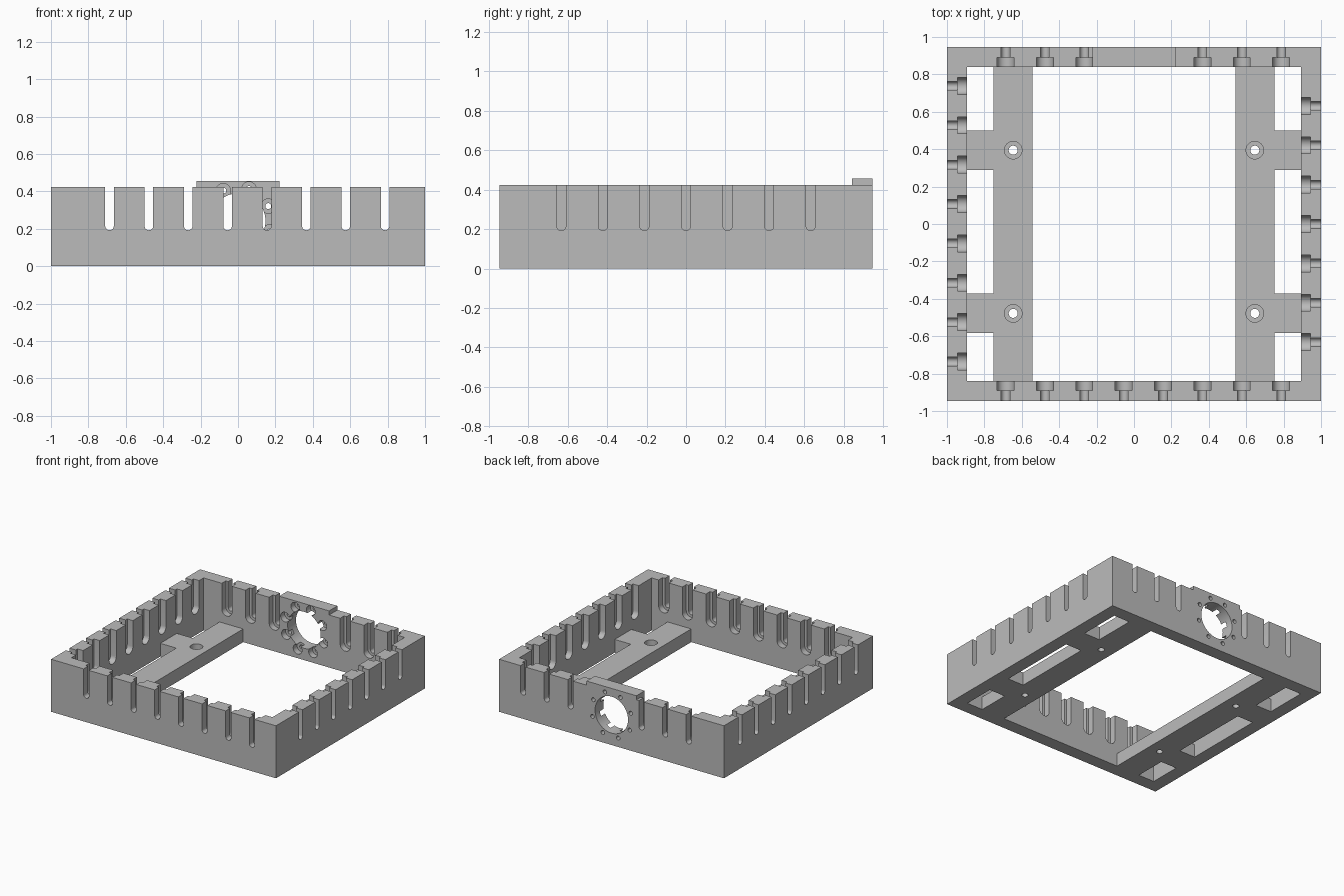
import bpy, bmesh, math
from mathutils import Vector

cube = bpy.data.objects.get("Cube")
if cube:
    bpy.data.objects.remove(cube, do_unlink=True)

# Main sizes
HX, HY, TOP, LIP = 1.0, 0.946, 0.422, 0.455
WALL = 0.106
IX, IY = HX - WALL, HY - WALL
PITCH = 0.2105

gray = bpy.data.materials.new("gray")
gray.use_nodes = True
gray.diffuse_color = (0.5, 0.5, 0.5, 1)
gray.node_tree.nodes["Principled BSDF"].inputs["Base Color"].default_value = (0.5, 0.5, 0.5, 1)


def prism(bm, points, vec):
    """Closed prism from a planar outline swept along vec."""
    vec = Vector(vec)
    a = [bm.verts.new(p) for p in points]
    b = [bm.verts.new(Vector(p) + vec) for p in points]
    bm.faces.new(a)
    bm.faces.new(b[::-1])
    for i in range(len(a)):
        j = (i + 1) % len(a)
        bm.faces.new((a[j], a[i], b[i], b[j]))


def box(bm, x0, x1, y0, y1, z0, z1):
    prism(bm, [(x0, y0, z0), (x1, y0, z0), (x1, y1, z0), (x0, y1, z0)], (0, 0, z1 - z0))


def circle(r, n=40):
    return [(r * math.cos(2 * math.pi * i / n), r * math.sin(2 * math.pi * i / n)) for i in range(n)]


def make(name, bm):
    bmesh.ops.recalc_face_normals(bm, faces=bm.faces)
    mesh = bpy.data.meshes.new(name)
    bm.to_mesh(mesh)
    bm.free()
    mesh.materials.append(gray)
    obj = bpy.data.objects.new(name, mesh)
    bpy.context.collection.objects.link(obj)
    return obj


def cut(body, bm):
    """Subtract the solids in bm from the body."""
    tool = make("cutter", bm)
    tool.hide_render = True
    mod = body.modifiers.new("cut", "BOOLEAN")
    mod.operation, mod.solver, mod.object = "DIFFERENCE", "EXACT", tool
    bpy.context.view_layer.objects.active = body
    bpy.ops.object.modifier_apply(modifier=mod.name)
    bpy.data.objects.remove(tool, do_unlink=True)


def slot(bm, axis, pos, start, end, r):
    """Round-bottomed slot, open at the top, through a wall facing axis."""
    arc = [math.pi + math.pi * i / 16 for i in range(17)]
    outline = [(pos + r * math.cos(t), 0.215 + r * math.sin(t)) for t in arc]
    outline += [(pos + r, 0.6), (pos - r, 0.6)]
    if axis == "y":
        prism(bm, [(u, start, z) for u, z in outline], (0, end - start, 0))
    else:
        prism(bm, [(start, u, z) for u, z in outline], (end - start, 0, 0))


# Solid block with the raised lip profile
bm = bmesh.new()
profile = [(-HX, 0), (HX, 0), (HX, TOP), (0.222, TOP), (0.222, LIP), (-0.222, LIP), (-0.222, TOP), (-HX, TOP)]
prism(bm, [(x, -HY, z) for x, z in profile], (0, 2 * HY, 0))
frame = make("slotted_frame", bm)

# Keep the lip on the back wall only
bm = bmesh.new()
box(bm, -0.5, 0.5, -1.2, IY, TOP, 0.7)
cut(frame, bm)

# Inner cavity above the floor bars
bm = bmesh.new()
box(bm, -IX, IX, -IY, IY, WALL, 0.8)
cut(frame, bm)

# Floor opening and side windows between the bars
bm = bmesh.new()
box(bm, -0.542, 0.542, -IY, IY, -0.1, 0.2)
for x0, x1 in ((-IX, -0.752), (0.752, IX)):
    for y0, y1 in ((-IY, -0.584), (-0.372, 0.29), (0.5, IY)):
        box(bm, x0, x1, y0, y1, -0.1, 0.2)
cut(frame, bm)

# Wall slots: narrow outside, wide inside
front = [-0.687 + PITCH * i for i in range(8)]
back = front[:3] + front[5:]
left = [-0.735 + PITCH * i for i in range(8)]
right = [PITCH * (i - 3) for i in range(7)]
walls = (("y", front, -HY, 1), ("y", back, HY, -1), ("x", left, -HX, 1), ("x", right, HX, -1))
for r, near, far in ((0.023, -0.05, 0.15), (0.045, 0.056, 0.13)):
    bm = bmesh.new()
    for axis, places, outer, inward in walls:
        for p in places:
            slot(bm, axis, p, outer + inward * near, outer + inward * far, r)
    cut(frame, bm)

# Round port in the back wall with a ring of counterbored screw holes
CZ = 0.242
ring = [math.radians(26 + 45 * i) for i in range(8)]
bm = bmesh.new()
prism(bm, [(x, 0.75, CZ + z) for x, z in circle(0.147, 64)], (0, 0.3, 0))
cut(frame, bm)
for r, y0, y1 in ((0.016, 0.8, 1.0), (0.039, 0.8, 0.89)):
    bm = bmesh.new()
    for t in ring:
        cx, cz = 0.18 * math.cos(t), CZ + 0.18 * math.sin(t)
        prism(bm, [(cx + x, y0, cz + z) for x, z in circle(r, 24)], (0, y1 - y0, 0))
    cut(frame, bm)

# Counterbored mounting holes in the floor bars
for r, z0 in ((0.024, -0.1), (0.047, 0.056)):
    bm = bmesh.new()
    for cx in (-0.646, 0.646):
        for cy in (-0.478, 0.395):
            prism(bm, [(cx + x, cy + y, z0) for x, y in circle(r, 32)], (0, 0, 0.3))
    cut(frame, bm)

# Smooth the round walls, keep the edges sharp
bpy.ops.object.select_all(action="DESELECT")
frame.select_set(True)
bpy.context.view_layer.objects.active = frame
bpy.ops.object.shade_smooth_by_angle(angle=math.radians(20))
